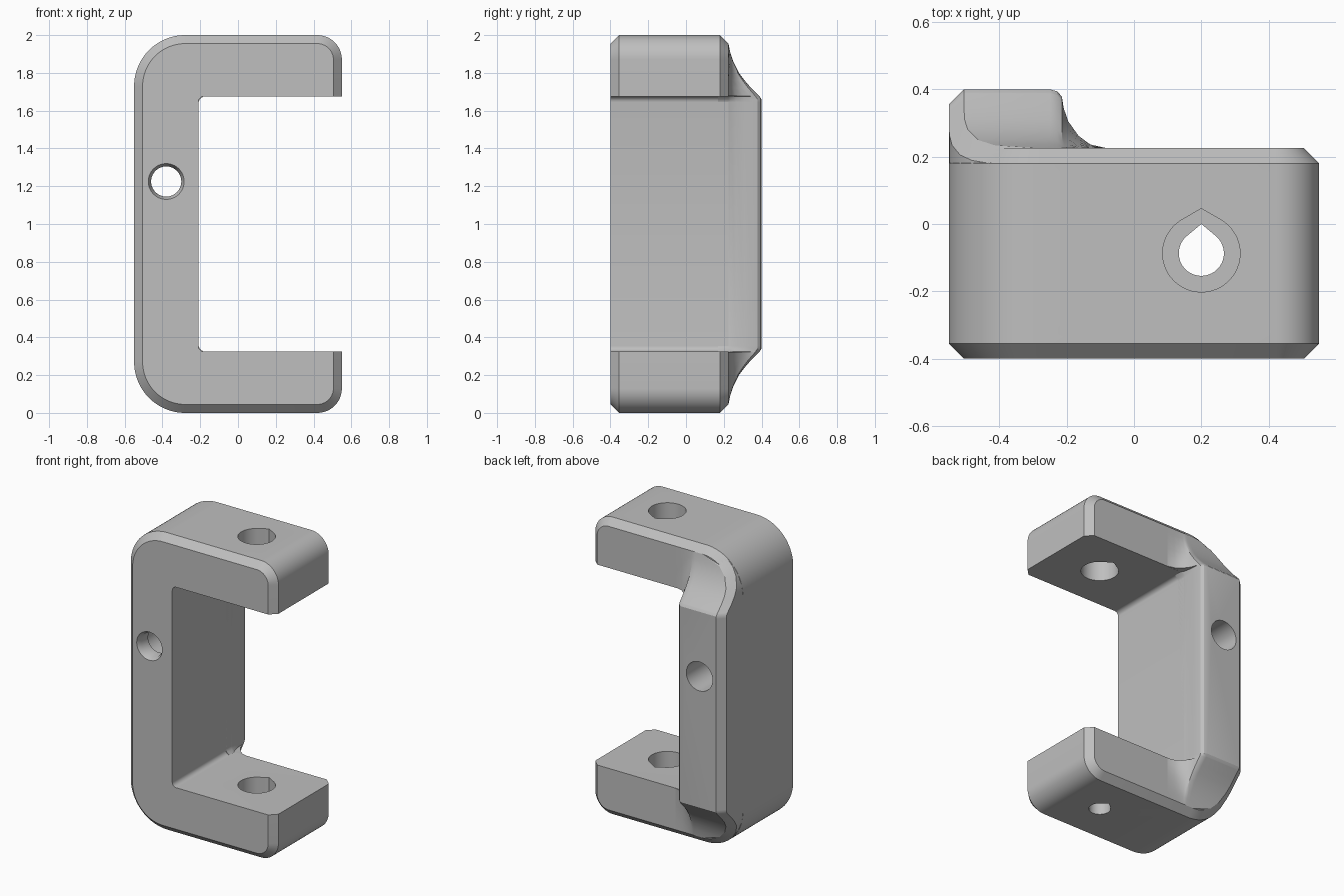
import bpy, bmesh
from math import sin, cos, pi, acos, sqrt

cube = bpy.data.objects.get("Cube")
if cube:
    bpy.data.objects.remove(cube, do_unlink=True)

grey = bpy.data.materials.new("plain grey")
grey.use_nodes = True
colour = (0.52, 0.52, 0.52, 1)
grey.diffuse_color = colour
grey.node_tree.nodes["Principled BSDF"].inputs["Base Color"].default_value = colour

W, R_BIG, R_SMALL, CH = 0.55, 0.27, 0.13, 0.045
INNER_X, HALF_GAP, FILLET = -0.21, 0.675, 0.03
FRONT, ARM_BACK, RIB_BACK = -0.4, 0.225, 0.4


def loft(name, rings):
    """Closed solid through rings of equal point count."""
    bm = bmesh.new()
    loops = [[bm.verts.new(p) for p in ring] for ring in rings]
    n = len(loops[0])
    for a, b in zip(loops, loops[1:]):
        for i in range(n):
            j = (i + 1) % n
            bm.faces.new((a[i], a[j], b[j], b[i]))
    bm.faces.new(loops[0])
    bm.faces.new(loops[-1])
    bmesh.ops.recalc_face_normals(bm, faces=bm.faces)
    mesh = bpy.data.meshes.new(name)
    bm.to_mesh(mesh)
    bm.free()
    mesh.materials.append(grey)
    obj = bpy.data.objects.new(name, mesh)
    bpy.context.collection.objects.link(obj)
    return obj


def arc(cx, cz, r, start, end, steps=12):
    angles = [start + (end - start) * i / steps for i in range(steps + 1)]
    return [(cx + r * cos(a), cz + r * sin(a)) for a in angles]


def mirrored(half):
    """Add the lower half of an outline, reflected about mid height."""
    return half + [(x, -z) for x, z in reversed(half)]


def c_outline(inset, y):
    """C-shaped ring; only the outer boundary is inset."""
    outer = [(W - inset, HALF_GAP)]
    outer += arc(W - R_SMALL, 1 - R_SMALL, R_SMALL - inset, 0, pi / 2)
    outer += arc(-W + R_BIG, 1 - R_BIG, R_BIG - inset, pi / 2, pi, 20)
    inner = arc(INNER_X + FILLET, HALF_GAP - FILLET, FILLET, pi, pi / 2, 6)
    ring = mirrored(outer) + mirrored(inner[::-1])[::-1]
    return [(x, y, z + 1) for x, z in ring]


# C-shaped frame with chamfered outer rim
frame = loft("clamp_frame", [
    c_outline(CH, FRONT), c_outline(0, FRONT + CH),
    c_outline(0, ARM_BACK - CH), c_outline(CH, ARM_BACK)])


# Rear rib: raised spine that ramps and flares down into both arms
FLARE = [(-0.25, 0.4), (-0.228, 0.394), (-0.214, 0.378), (-0.208, 0.35),
         (-0.195, 0.31), (-0.165, 0.265), (-0.13, 0.237), (-0.08, 0.225)]
# height from middle, rear surface y, amount of flare
RAMP = [(0.645, 0.4, 0), (0.66, 0.4, 0.06), (0.675, 0.39, 0.2),
        (0.677, 0.388, 1), (0.72, 0.345, 1), (0.76, 0.31, 1), (0.8, 0.28, 1),
        (0.86, 0.25, 1), (0.91, 0.234, 1), (0.955, 0.225, 1)]


def rib_section(t, top, flare):
    dz = max(0, abs(t) - (1 - R_BIG))
    pts = []
    for k in range(4):
        inset = CH * k / 3
        reach = sqrt(max(0, (R_BIG - inset) ** 2 - dz ** 2))
        pts.append((-W + R_BIG - reach, top - CH + inset))
    scale = (top - ARM_BACK) / (RIB_BACK - ARM_BACK)
    for x, y in FLARE:
        wall = min(x, INNER_X)
        pts.append((wall + flare * (x - wall), ARM_BACK + (y - ARM_BACK) * scale))
    base = ARM_BACK - CH - 0.01
    pts = [(pts[0][0], base)] + pts + [(pts[-1][0], base)]
    return [(x, y, 1 + t) for x, y in pts]


rows = [(-t, y, f) for t, y, f in reversed(RAMP)] + RAMP
rib = loft("rear_rib", [rib_section(*row) for row in rows])


# Hole cutters
def teardrop(name, r, ratio, z0, z1):
    cx, cy = 0.2, -0.087
    gap = acos(1 / ratio)
    ring = arc(cx, cy, r, pi / 2 + gap, 2.5 * pi - gap, 40) + [(cx, cy + r * ratio)]
    return loft(name, [[(x, y, z) for x, y in ring] for z in (z0, z1)])


def cross_bore(name):
    stations = [(-0.42, 0.105), (-0.37, 0.08), (-0.3, 0.08), (-0.299, 0.098), (0.5, 0.098)]
    return loft(name, [[(x, y, z) for x, z in arc(-0.38, 1.225, r, 0, 2 * pi, 40)[:-1]]
                       for y, r in stations])


bore = cross_bore("cross_bore_cutter")
wide = teardrop("wide_hole_cutter", 0.115, 1.155, 0.15, 2.2)
narrow = teardrop("narrow_hole_cutter", 0.067, 1.3, -0.2, 0.25)


def cut(obj, cutters):
    bpy.ops.object.select_all(action="DESELECT")
    bpy.context.view_layer.objects.active = obj
    obj.select_set(True)
    for cutter in cutters:
        mod = obj.modifiers.new(cutter.name, "BOOLEAN")
        mod.operation = "DIFFERENCE"
        mod.solver = "EXACT"
        mod.object = cutter
        bpy.ops.object.modifier_apply(modifier=mod.name)
    bpy.ops.object.shade_smooth_by_angle(angle=0.5)


cut(frame, [bore, wide, narrow])
cut(rib, [bore])
for cutter in (bore, wide, narrow):
    bpy.data.objects.remove(cutter, do_unlink=True)
